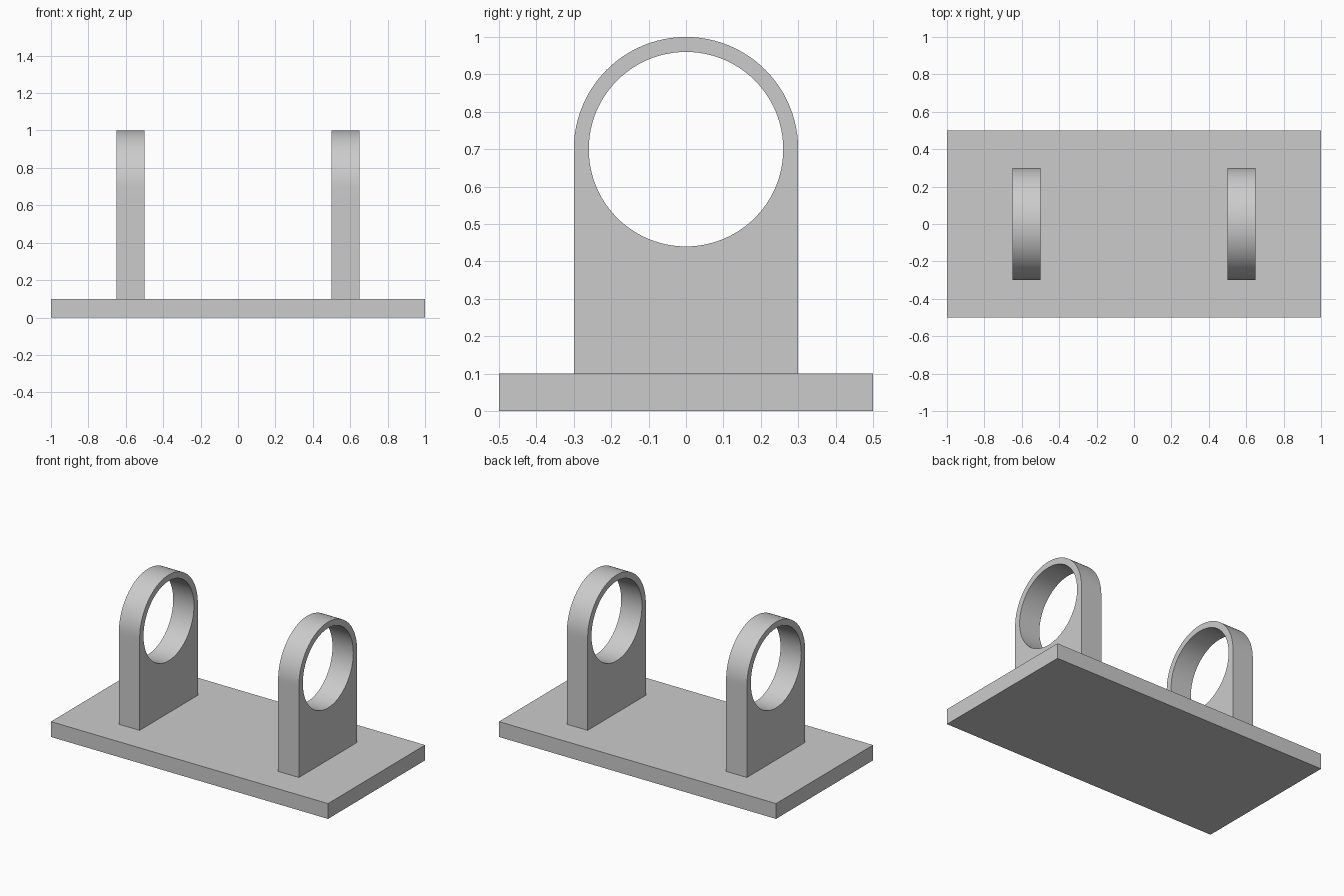
import bpy, bmesh
from math import sin, cos, pi, radians

if "Cube" in bpy.data.objects:
    bpy.data.objects.remove(bpy.data.objects["Cube"])

SEGMENTS = 96
HOLE_Z, HOLE_R, OUTER_R = 0.70, 0.26, 0.30
PLATE_TOP = 0.10


def make_object(name, bm):
    bmesh.ops.recalc_face_normals(bm, faces=bm.faces)
    mesh = bpy.data.meshes.new(name)
    bm.to_mesh(mesh)
    bm.free()
    obj = bpy.data.objects.new(name, mesh)
    bpy.context.collection.objects.link(obj)
    return obj


def outline_point(i):
    """Arched outline: semicircle on top, straight sides and foot below."""
    a = 2 * pi * i / SEGMENTS
    if i <= SEGMENTS // 2:
        return OUTER_R * cos(a), HOLE_Z + OUTER_R * sin(a)
    t = (i - SEGMENTS / 2) / (SEGMENTS / 8)      # 0..4 along left, foot, right
    drop = HOLE_Z - PLATE_TOP
    if t <= 1:
        return -OUTER_R, HOLE_Z - drop * t
    if t <= 3:
        return OUTER_R * (t - 2), PLATE_TOP
    return OUTER_R, HOLE_Z - drop * (4 - t)


# Base plate
bm = bmesh.new()
bmesh.ops.create_cube(bm, size=1)
bmesh.ops.scale(bm, vec=(2, 1, PLATE_TOP), verts=bm.verts)
bmesh.ops.translate(bm, vec=(0, 0, PLATE_TOP / 2), verts=bm.verts)
make_object("base_plate", bm)

# Arched ring bracket, extruded in x and mirrored to the other end
bm = bmesh.new()
outer = [bm.verts.new((0.50, *outline_point(i))) for i in range(SEGMENTS)]
inner = []
for i in range(SEGMENTS):
    a = 2 * pi * i / SEGMENTS
    inner.append(bm.verts.new((0.50, HOLE_R * cos(a), HOLE_Z + HOLE_R * sin(a))))
for i in range(SEGMENTS):
    j = (i + 1) % SEGMENTS
    bm.faces.new((outer[i], outer[j], inner[j], inner[i]))
side = bm.faces[:]
extruded = bmesh.ops.extrude_face_region(bm, geom=side, use_keep_orig=True)
moved = [g for g in extruded["geom"] if isinstance(g, bmesh.types.BMVert)]
bmesh.ops.translate(bm, vec=(0.15, 0, 0), verts=moved)
brackets = make_object("ring_brackets", bm)
mirror = brackets.modifiers.new("Mirror", "MIRROR")
mirror.use_axis = (True, False, False)
mirror.use_mirror_merge = False

bpy.ops.object.select_all(action="DESELECT")
brackets.select_set(True)
bpy.context.view_layer.objects.active = brackets
bpy.ops.object.shade_smooth_by_angle(angle=radians(30))
